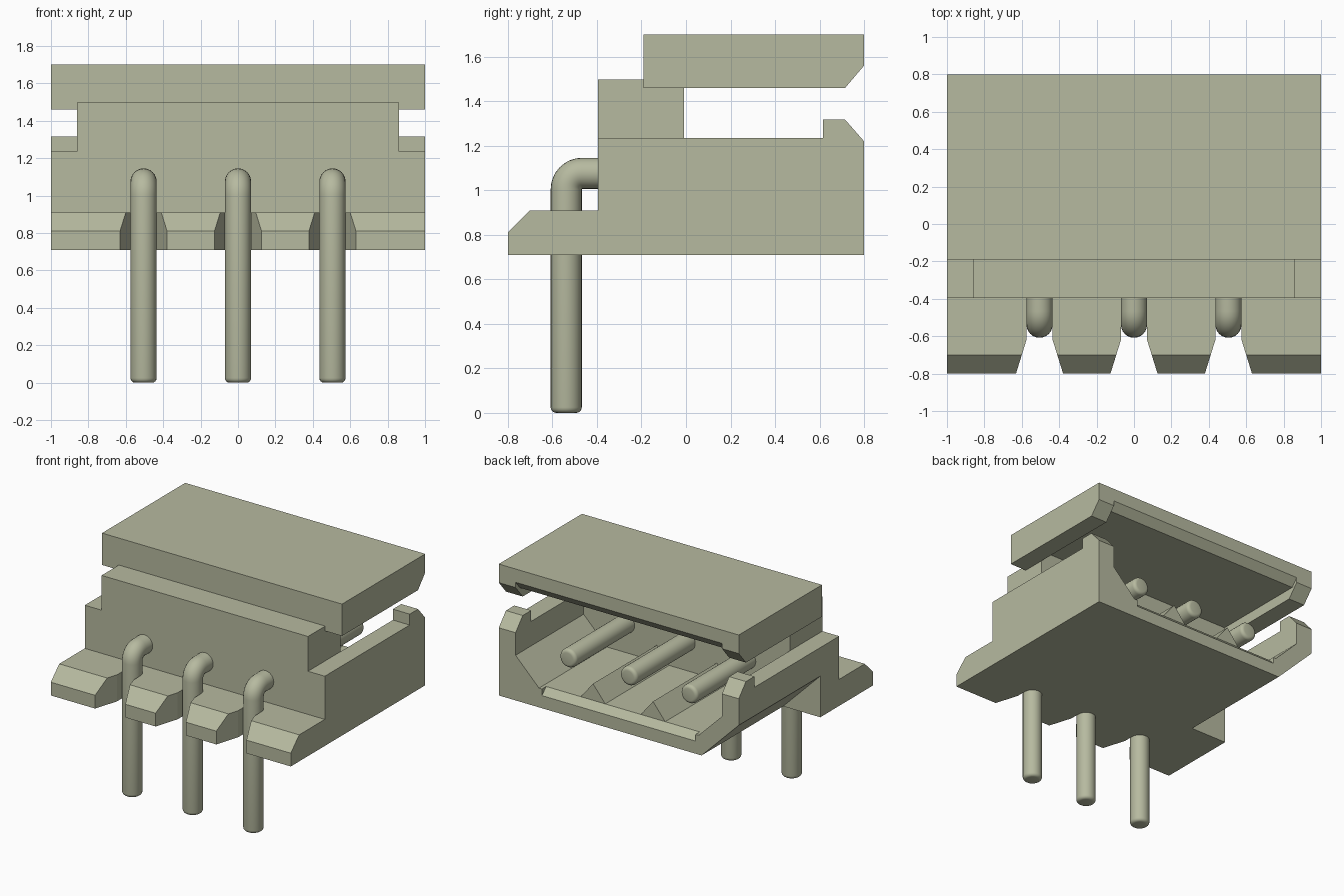
import bpy, bmesh
from math import sin, cos, pi, radians
from mathutils import Vector

cube = bpy.data.objects.get("Cube")
if cube:
    bpy.data.objects.remove(cube, do_unlink=True)

# One colour for everything
mat = bpy.data.materials.new("khaki_plastic")
mat.use_nodes = True
colour = (0.47, 0.49, 0.35, 1)
mat.diffuse_color = colour
mat.node_tree.nodes["Principled BSDF"].inputs["Base Color"].default_value = colour


def make_object(name, bm):
    bmesh.ops.recalc_face_normals(bm, faces=bm.faces)
    mesh = bpy.data.meshes.new(name)
    bm.to_mesh(mesh)
    bm.free()
    mesh.materials.append(mat)
    obj = bpy.data.objects.new(name, mesh)
    bpy.context.collection.objects.link(obj)
    return obj


def prism(name, outline, axis, low, high):
    """Extrude a 2D outline along x, y or z."""
    place = {"x": lambda a, b, t: (t, a, b),
             "y": lambda a, b, t: (a, t, b),
             "z": lambda a, b, t: (a, b, t)}[axis]
    bm = bmesh.new()
    ends = [[bm.verts.new(place(a, b, t)) for a, b in outline] for t in (low, high)]
    for end in ends:
        bm.faces.new(end)
    for i in range(len(outline)):
        j = (i + 1) % len(outline)
        bm.faces.new((ends[0][i], ends[0][j], ends[1][j], ends[1][i]))
    return make_object(name, bm)


def carve(obj, cutters):
    for cutter in cutters:
        cutter.hide_render = True
        mod = obj.modifiers.new("cut", "BOOLEAN")
        mod.operation = "DIFFERENCE"
        mod.solver = "EXACT"
        mod.object = cutter
    bpy.context.view_layer.update()
    graph = bpy.context.evaluated_depsgraph_get()
    mesh = bpy.data.meshes.new_from_object(obj.evaluated_get(graph))
    obj.modifiers.clear()
    obj.data = mesh
    for cutter in cutters:
        bpy.data.objects.remove(cutter, do_unlink=True)


def mirrored(half):
    return half + [(-a, b) for a, b in reversed(half)]


def cavity():
    return prism("cavity_cutter", mirrored([(0.665, 0.855), (0.86, 1.05), (0.86, 1.54)]),
                 "y", -0.01, 0.9)


pin_xs = (-0.505, 0, 0.505)

# Lower housing with front flange and rear latch hooks
housing = prism("housing", [(-0.8, 0.71), (0.8, 0.71), (0.8, 1.22), (0.715, 1.317),
                            (0.615, 1.317), (0.615, 1.235), (-0.395, 1.235),
                            (-0.395, 0.91), (-0.7, 0.91), (-0.8, 0.81)], "x", -1, 1)
cutters = [cavity(),
           # bevelled lip at the floor of the mouth
           prism("lip_cutter", [(0.75, 0.855), (0.75, 0.9), (0.9, 0.9), (0.9, 0.705), (0.8, 0.805)],
                 "x", -0.64, 0.64),
           # keyed lower corner on one side only
           prism("key_cutter", [(-0.64, 0.66), (-1.1, 1.12), (-1.1, 0.66)], "y", -0.17, 0.9)]
# Flared notches around the pins
for x in pin_xs:
    half = [(0.07, -0.54), (0.07, -0.62), (0.126, -0.8), (0.126, -0.9)]
    cutters.append(prism("notch_cutter", [(x + a, b) for a, b in mirrored(half)], "z", 0.6, 1.0))
carve(housing, cutters)

# Raised front wall joining housing and cover
prism("front_wall", [(-0.395, 1.235), (-0.01, 1.235), (-0.01, 1.497), (-0.395, 1.497)],
      "x", -0.86, 0.86)

# Top cover with matching hooks and a recessed underside
cover = prism("top_cover", [(-0.19, 1.46), (0.715, 1.46), (0.8, 1.56), (0.8, 1.7), (-0.19, 1.7)],
              "x", -1, 1)
carve(cover, [cavity(),
              prism("mouth_cutter", [(0.75, 1.54), (0.75, 1.4), (0.9, 1.4), (0.9, 1.68), (0.8, 1.6)],
                    "x", -0.86, 0.86)])

# Triangular ribs on the floor between the pins
for i, x in enumerate((-0.25, 0.25)):
    prism(f"floor_rib_{i + 1}", [(x - 0.11, 0.845), (x + 0.11, 0.845), (x, 0.98)], "y", -0.02, 0.75)


# Bent round pins
def pin(name, x, radius=0.07, bend=0.072, bevel=0.025, sides=24):
    y, z, end = -0.538, 1.076, 0.69
    rings = []                                    # y, z, tilt, radius
    steps = [i / 4 * pi / 2 for i in range(5)]
    for a in steps:
        rings.append((y, bevel * (1 - sin(a)), 0, radius - bevel * (1 - cos(a))))
    rings.reverse()
    rings.sort(key=lambda r: r[1])
    for i in range(9):
        a = i / 8 * pi / 2
        rings.append((y + bend * (1 - cos(a)), z - bend + bend * sin(a), a, radius))
    for a in steps:
        rings.append((end - bevel * (1 - sin(a)), z, pi / 2, radius - bevel * (1 - cos(a))))
    bm = bmesh.new()
    loops = []
    for cy, cz, tilt, r in rings:
        across, up = Vector((1, 0, 0)), Vector((0, cos(tilt), -sin(tilt)))
        loops.append([bm.verts.new(Vector((x, cy, cz)) + r * (cos(t) * across + sin(t) * up))
                      for t in (2 * pi * k / sides for k in range(sides))])
    for a, b in zip(loops, loops[1:]):
        for k in range(sides):
            n = (k + 1) % sides
            bm.faces.new((a[k], a[n], b[n], b[k]))
    bm.faces.new(loops[0])
    bm.faces.new(loops[-1])
    obj = make_object(name, bm)
    bpy.ops.object.select_all(action="DESELECT")
    obj.select_set(True)
    bpy.context.view_layer.objects.active = obj
    bpy.ops.object.shade_smooth_by_angle(angle=radians(40))


for i, x in enumerate(pin_xs):
    pin(f"pin_{i + 1}", x)
